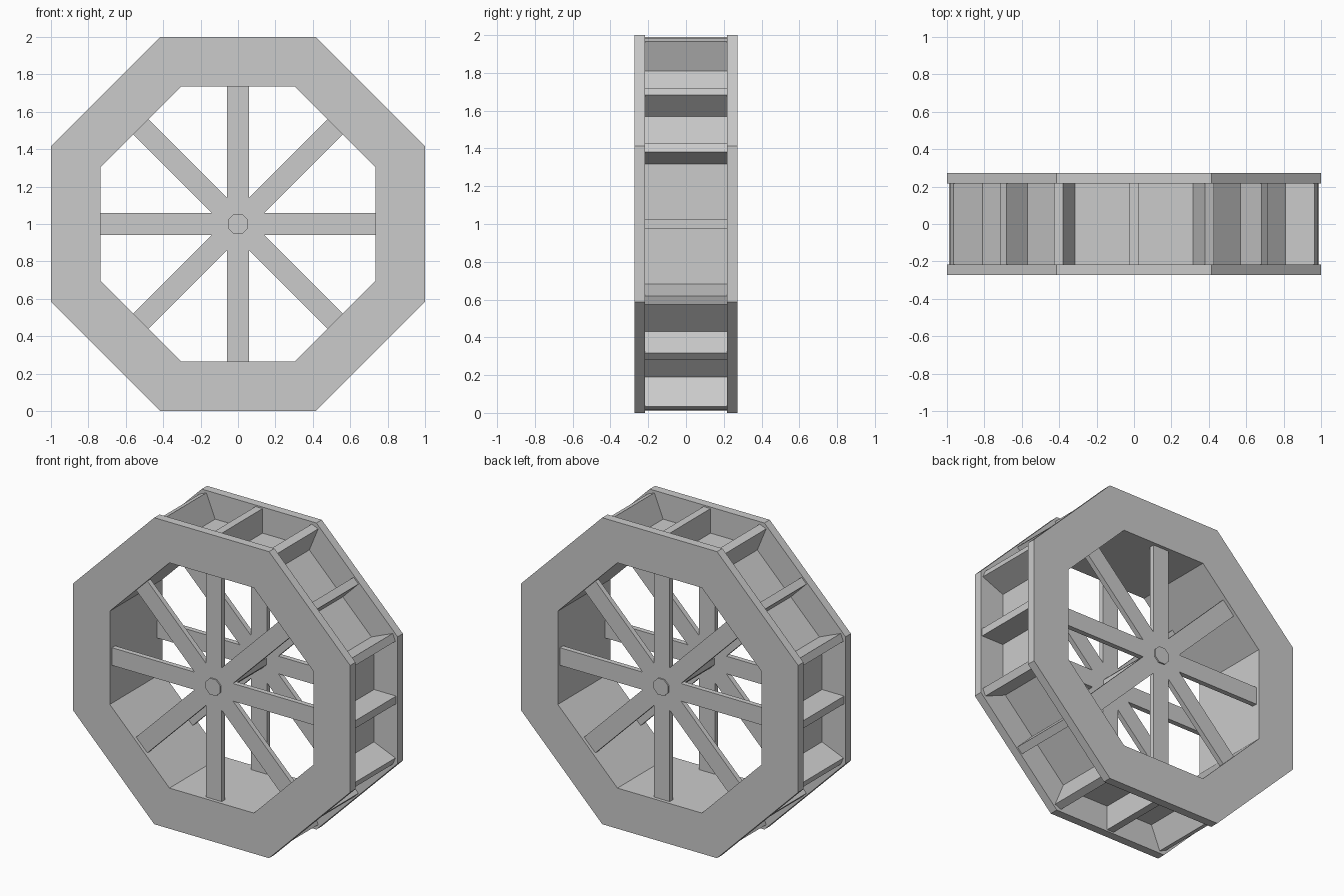
import bpy, bmesh
from math import sin, cos, pi

if "Cube" in bpy.data.objects:
    bpy.data.objects.remove(bpy.data.objects["Cube"])

CZ = 1.0                      # wheel centre height
RIM_IN, RIM_OUT = 0.217, 0.272  # rim extents along y


def polar(r, a):
    return (r * cos(a), r * sin(a))


def octagon(apothem):
    r = apothem / cos(pi / 8)
    return [polar(r, pi / 8 + i * pi / 4) for i in range(8)]


def make_object(name, bm):
    bmesh.ops.recalc_face_normals(bm, faces=bm.faces)
    me = bpy.data.meshes.new(name)
    bm.to_mesh(me)
    bm.free()
    ob = bpy.data.objects.new(name, me)
    ob.location.z = CZ
    bpy.context.collection.objects.link(ob)
    return ob


def prism(name, pts, y0, y1):
    """Solid outline in x-z, extruded along y."""
    bm = bmesh.new()
    a = [bm.verts.new((x, y0, z)) for x, z in pts]
    b = [bm.verts.new((x, y1, z)) for x, z in pts]
    n = len(pts)
    bm.faces.new(a)
    bm.faces.new(b)
    for i in range(n):
        j = (i + 1) % n
        bm.faces.new((a[i], a[j], b[j], b[i]))
    return make_object(name, bm)


def ring(name, outer, inner, y0, y1, caps=True):
    """Octagonal ring given by outer and inner apothem."""
    bm = bmesh.new()
    loops = [[bm.verts.new((x, y, z)) for x, z in octagon(r)]
             for r, y in ((outer, y0), (outer, y1), (inner, y1), (inner, y0))]
    for k in range(4):
        if not caps and k in (1, 3):
            continue
        p, q = loops[k], loops[(k + 1) % 4]
        for i in range(8):
            j = (i + 1) % 8
            bm.faces.new((p[i], p[j], q[j], q[i]))
    return make_object(name, bm)


# Drum between the rims
ring("drum", 0.83, 0.735, -RIM_IN, RIM_IN)

# Eight spokes joined in one star outline
W = 0.0575
star = []
for i in range(8):
    a = i * pi / 4
    c, s = cos(a), sin(a)
    for t in (-W, W):
        star.append((0.735 * c - t * s, 0.735 * s + t * c))
    star.append(polar(W / sin(pi / 8), a + pi / 8))

# Rims and spokes on both sides
for side, sg in (("front", -1), ("back", 1)):
    ring(side + "_rim", 1.0, 0.735, sg * RIM_IN, sg * RIM_OUT)
    prism(side + "_spokes", star, sg * 0.217, sg * 0.25)

# Axle through both spoke wheels
prism("axle", octagon(0.053), -0.259, 0.259)

# Paddles at every corner and face middle
H = 0.025
for i in range(16):
    a = i * pi / 8
    c, s = cos(a), sin(a)
    r1 = 1.055 if i % 2 else 0.99
    r0 = 0.81
    pts = [(r * c - t * s, r * s + t * c)
           for r, t in ((r0, -H), (r1, -H), (r1, H), (r0, H))]
    prism("paddle_%02d" % (i + 1), pts, -RIM_IN, RIM_IN)
